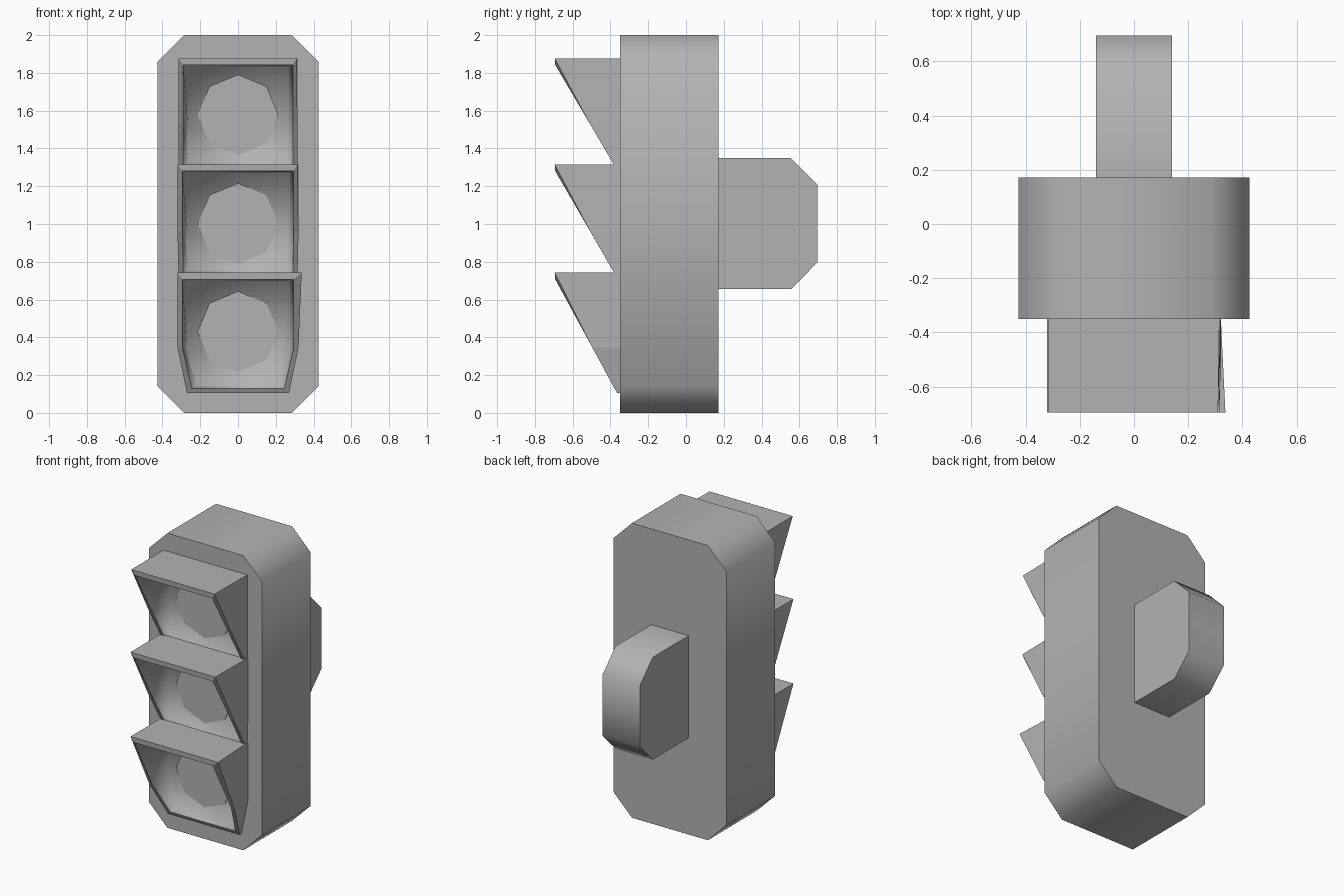
import bpy, bmesh, math

if "Cube" in bpy.data.objects:
    bpy.data.objects.remove(bpy.data.objects["Cube"])

grey = bpy.data.materials.new("plain grey")
grey.diffuse_color = (0.45, 0.45, 0.45, 1)
grey.use_nodes = True
grey.node_tree.nodes["Principled BSDF"].inputs["Base Color"].default_value = grey.diffuse_color


def finish(name, bm, angle=None):
    bmesh.ops.recalc_face_normals(bm, faces=bm.faces)
    mesh = bpy.data.meshes.new(name)
    bm.to_mesh(mesh)
    bm.free()
    mesh.materials.append(grey)
    obj = bpy.data.objects.new(name, mesh)
    bpy.context.collection.objects.link(obj)
    if angle:
        bpy.ops.object.select_all(action='DESELECT')
        bpy.context.view_layer.objects.active = obj
        obj.select_set(True)
        bpy.ops.object.shade_smooth_by_angle(angle=math.radians(angle))
    return obj


def prism(name, points, offset, angle=None):
    """Extrude a closed profile of 3D points along an offset."""
    bm = bmesh.new()
    face = bm.faces.new([bm.verts.new(p) for p in points])
    res = bmesh.ops.extrude_face_region(bm, geom=[face], use_keep_orig=True)
    verts = [g for g in res["geom"] if isinstance(g, bmesh.types.BMVert)]
    bmesh.ops.translate(bm, verts=verts, vec=offset)
    return finish(name, bm, angle)


# Housing with chamfered corners
half = [(0.285, 0), (0.425, 0.14), (0.425, 1.86), (0.285, 2)]
outline = half + [(-x, z) for x, z in reversed(half)]
prism("housing", [(x, -0.35, z) for x, z in outline], (0, 0.522, 0), 50)

# Rear mounting bracket
side = [(0.165, 0.655), (0.555, 0.655), (0.695, 0.795),
        (0.695, 1.21), (0.555, 1.35), (0.165, 1.35)]
prism("rear_bracket", [(-0.14, y, z) for y, z in side], (0.28, 0, 0), 50)


def hood(name, z0, z1, w, wb, right_tip):
    """Open wedge-shaped visor: outer shell, sloping rim, inner funnel."""
    def slope(z):
        return -0.365 - 0.33 * min(1, max(0, (z - z0) / (z1 - 0.03 - z0)))

    def profile(inset, low, high):
        zm = z0 + 0.24
        return [(-wb + inset, low), (wb - inset, low), (w - inset, zm),
                (w - inset, high), (-w + inset, high), (-w + inset, zm)]

    outer = profile(0, z0, z1)
    rim = profile(0.025, z0 + 0.025, z1 - 0.035)
    deep = profile(0.05, z0 + 0.04, z1 - 0.045)
    front = [(x, slope(z), z) for x, z in outer]
    front[3] = (right_tip, front[3][1], z1)
    bm = bmesh.new()
    rings = [[bm.verts.new(p) for p in pts] for pts in (
        [(x, -0.345, z) for x, z in outer],
        front,
        [(x, slope(z), z) for x, z in rim],
        [(x, -0.353, z) for x, z in deep])]
    for i, (a, b) in enumerate(zip(rings, rings[1:])):
        for k in range(6):
            n = (k + 1) % 6
            f = bm.faces.new((a[k], a[n], b[n], b[k]))
            f.smooth = i == 2
    bm.faces.new(rings[-1]).smooth = True
    finish(name, bm)


hood("top_hood", 1.285, 1.877, 0.315, 0.315, 0.31)
hood("middle_hood", 0.715, 1.315, 0.32, 0.315, 0.315)
hood("bottom_hood", 0.105, 0.742, 0.32, 0.27, 0.337)

# Octagonal lamp lenses
for name, z in (("top_lens", 1.577), ("middle_lens", 1.002), ("bottom_lens", 0.43)):
    ring = [(0.213 * math.sin(k * math.pi / 4), -0.358,
             z + 0.213 * math.cos(k * math.pi / 4)) for k in range(8)]
    prism(name, ring, (0, 0.006, 0))
